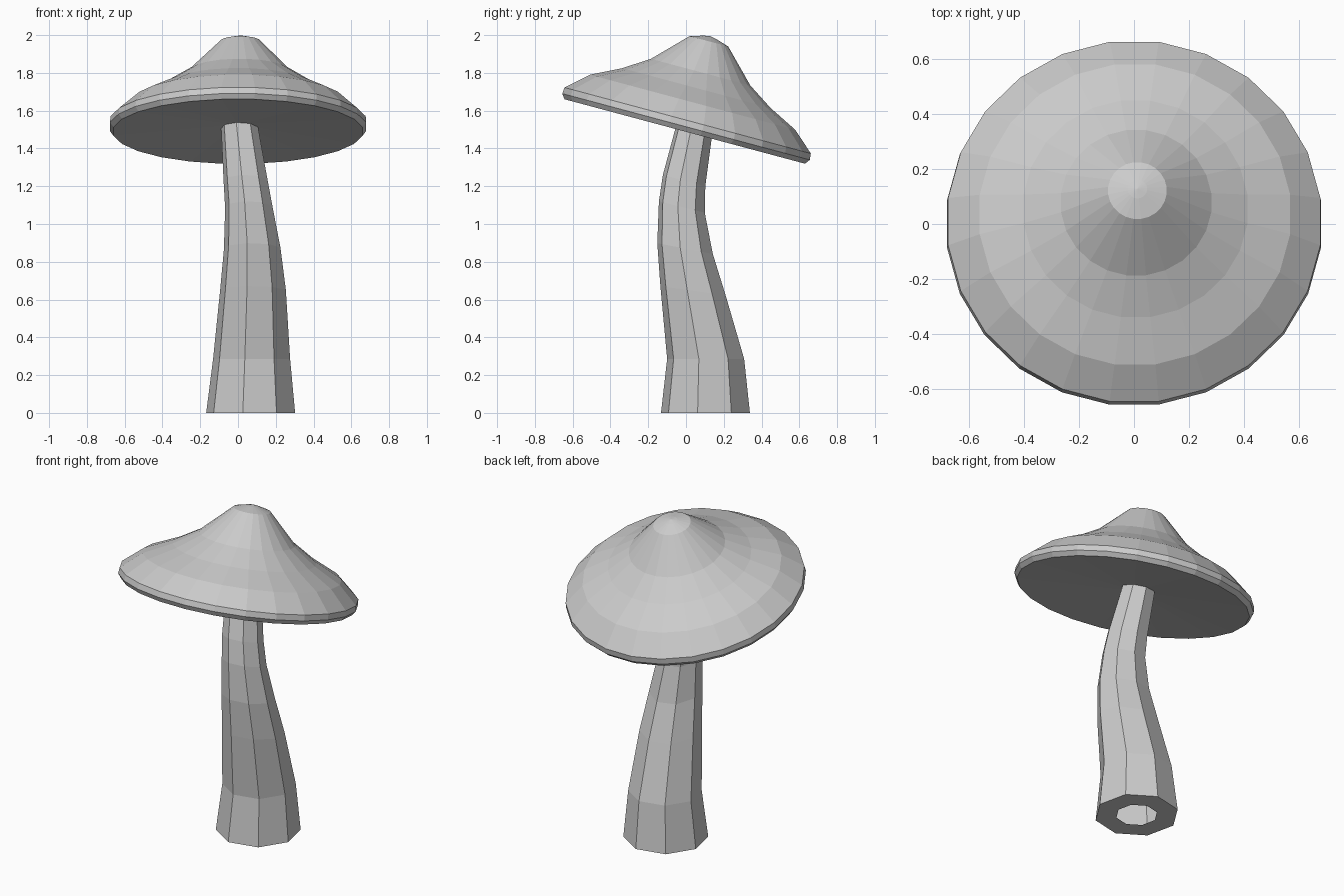
import bpy, bmesh
from math import cos, sin, radians, pi
from mathutils import Matrix, Vector

if "Cube" in bpy.data.objects:
    bpy.data.objects.remove(bpy.data.objects["Cube"])


def ring(bm, n, r, phase, mat):
    return [bm.verts.new(mat @ Vector((r * cos(phase + 2 * pi * i / n),
                                       r * sin(phase + 2 * pi * i / n), 0)))
            for i in range(n)]


def bridge(bm, a, b):
    n = len(a)
    for i in range(n):
        j = (i + 1) % n
        bm.faces.new((a[i], a[j], b[j], b[i]))


def finish(bm, name):
    me = bpy.data.meshes.new(name)
    bm.to_mesh(me)
    bm.free()
    ob = bpy.data.objects.new(name, me)
    bpy.context.collection.objects.link(ob)
    return ob


# Cap: tilted, 24-sided lathe from underside centre over the rim to the tip
profile = [(0.665, -0.026), (0.684, 0.0), (0.681, 0.034), (0.568, 0.134),
           (0.41, 0.212), (0.275, 0.299), (0.107, 0.468), (0.035, 0.49)]
tilt = Matrix.Translation((0, 0, 1.515)) @ Matrix.Rotation(radians(-15), 4, 'X')
bm = bmesh.new()
rings = [ring(bm, 24, r, radians(7.5),
              tilt @ Matrix.Translation((max(u, 0) * 0.026, 0, u)))
         for r, u in profile]
for a, b in zip(rings, rings[1:]):
    bridge(bm, a, b)
under = bm.verts.new(tilt @ Vector((0, 0, 0.012)))
tip = bm.verts.new(tilt @ Vector((0.013, 0, 0.497)))
for i in range(24):
    j = (i + 1) % 24
    bm.faces.new((rings[0][j], rings[0][i], under))
    bm.faces.new((rings[-1][i], rings[-1][j], tip))
finish(bm, "mushroom_cap")

# Stem: bent octagonal tube (x, y, z, radius, ring tilt)
path = [(0.067, 0.103, 0.0, 0.239, 0), (0.072, 0.104, 0.286, 0.207, 0),
        (0.079, 0.037, 0.647, 0.177, 8), (0.075, -0.005, 0.87, 0.152, 11),
        (0.057, -0.022, 1.09, 0.127, 14), (0.04, -0.01, 1.23, 0.118, 15),
        (0.005, 0.052, 1.54, 0.097, 15)]
bm = bmesh.new()
# open base: flat border around a half-size hole
rings = [ring(bm, 8, 0.118, radians(-10), Matrix.Translation((0.067, 0.103, 0)))]
rings += [ring(bm, 8, r, radians(-10),
               Matrix.Translation((x, y, z)) @ Matrix.Rotation(radians(-t), 4, 'X'))
          for x, y, z, r, t in path]
for a, b in zip(rings, rings[1:]):
    bridge(bm, a, b)
finish(bm, "mushroom_stem")
